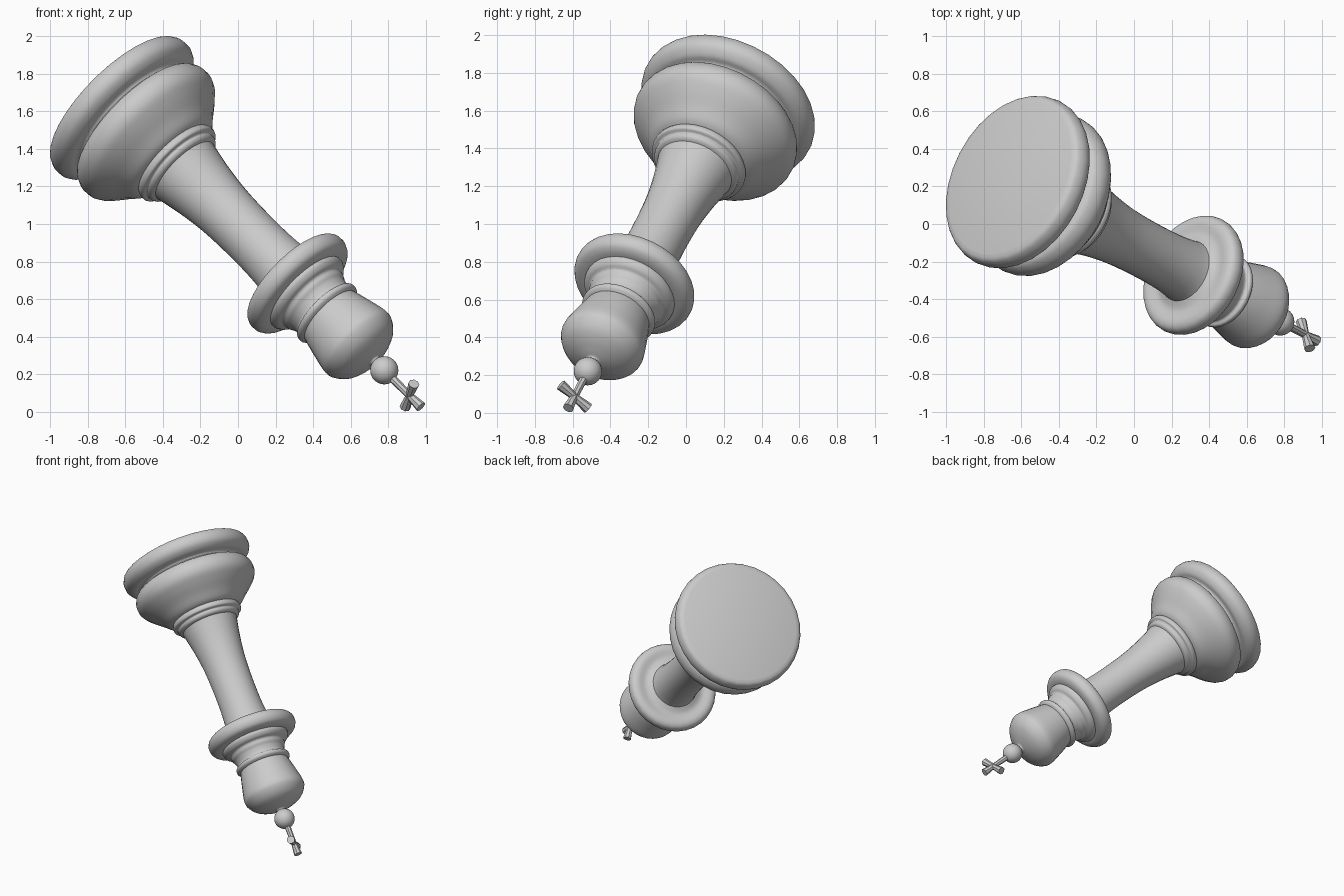
import bpy, bmesh, math
from mathutils import Vector, Matrix

if "Cube" in bpy.data.objects:
    bpy.data.objects.remove(bpy.data.objects["Cube"])

# Piece frame: local z runs from the base towards the cross, local x along the cross arms
axis = Vector((0.662, -0.352, -0.662)).normalized()
arm = Vector((0.29, -0.76, 0.57))
arm = (arm - axis * arm.dot(axis)).normalized()
side = axis.cross(arm)
FRAME = Matrix.Translation((0.5, -0.371, 0.5)) @ Matrix((arm, side, axis)).transposed().to_4x4()
SIDES = 32


def smooth_profile(pts, steps=4):
    """Catmull-Rom curve through (radius, height) points."""
    p = [Vector(q) for q in pts]
    p = [p[0]] + p + [p[-1]]
    out = []
    for i in range(1, len(p) - 2):
        a, b, c, d = p[i - 1:i + 3]
        for k in range(steps):
            t = k / steps
            out.append(0.5 * (2 * b + (c - a) * t + (2 * a - 5 * b + 4 * c - d) * t * t
                              + (3 * b - a - 3 * c + d) * t ** 3))
    return out + [p[-1]]


def finish(name, bm, angle):
    bmesh.ops.recalc_face_normals(bm, faces=bm.faces)
    mesh = bpy.data.meshes.new(name)
    bm.to_mesh(mesh)
    bm.free()
    ob = bpy.data.objects.new(name, mesh)
    bpy.context.collection.objects.link(ob)
    ob.matrix_world = FRAME
    bpy.ops.object.select_all(action='DESELECT')
    ob.select_set(True)
    bpy.context.view_layer.objects.active = ob
    bpy.ops.object.shade_smooth_by_angle(angle=math.radians(angle))


def turned(name, pts, steps=4):
    """Lathe a profile round the axis and cap both ends."""
    bm = bmesh.new()
    rings = []
    for r, h in smooth_profile(pts, steps):
        rings.append([bm.verts.new((r * math.cos(2 * math.pi * i / SIDES),
                                    r * math.sin(2 * math.pi * i / SIDES), h))
                      for i in range(SIDES)])
    for lo, hi in zip(rings, rings[1:]):
        for i in range(SIDES):
            j = (i + 1) % SIDES
            bm.faces.new((lo[i], lo[j], hi[j], hi[i]))
    bm.faces.new(rings[0])
    bm.faces.new(rings[-1])
    finish(name, bm, 50)


# Foot disc with rounded rim
turned("foot_disc", [(0.435, -1.755), (0.468, -1.74), (0.485, -1.695), (0.475, -1.65),
                     (0.435, -1.615), (0.39, -1.605), (0.37, -1.57)])
# Bell-shaped base above the foot
turned("base_bell", [(0.37, -1.61), (0.385, -1.585), (0.43, -1.565), (0.455, -1.51), (0.445, -1.45),
                     (0.40, -1.395), (0.335, -1.335), (0.285, -1.285), (0.25, -1.265)])
# Double ring at the foot of the stem
turned("stem_ring", [(0.25, -1.275), (0.262, -1.255), (0.26, -1.23), (0.238, -1.22),
                     (0.236, -1.205), (0.225, -1.19), (0.20, -1.18)])
# Waisted stem
turned("stem", [(0.215, -1.21), (0.20, -1.14), (0.178, -1.02), (0.16, -0.87),
                (0.153, -0.7), (0.154, -0.52), (0.165, -0.38), (0.18, -0.31)])
# Wide collar and stepped neck
turned("collar", [(0.17, -0.345), (0.22, -0.325), (0.285, -0.332), (0.323, -0.315), (0.335, -0.275),
                  (0.32, -0.235), (0.285, -0.215), (0.24, -0.21)])
turned("neck", [(0.25, -0.225), (0.252, -0.195), (0.235, -0.17), (0.21, -0.155), (0.203, -0.13),
                (0.19, -0.105), (0.184, -0.065), (0.203, -0.05), (0.203, -0.028), (0.184, -0.012)])
# Flared crown with domed top
turned("crown", [(0.182, -0.02), (0.193, 0.02), (0.212, 0.10), (0.23, 0.19), (0.222, 0.235),
                 (0.185, 0.283), (0.13, 0.315), (0.07, 0.335), (0.035, 0.345), (0.03, 0.37)])
# Ball finial
turned("finial_ball", [(0.075 * math.sin(a * math.pi / 16), 0.422 - 0.075 * math.cos(a * math.pi / 16))
                       for a in range(1, 16)], 1)

# Cross: flared bars meeting at one centre
bm = bmesh.new()
centre = Vector((0, 0, 0.625))
for direction, length, end in (((1, 0, 0), 0.098, 0.03), ((-1, 0, 0), 0.098, 0.03),
                               ((0, 0, 1), 0.092, 0.03), ((0, 0, -1), 0.15, 0.022)):
    v = Vector(direction)
    m = Matrix.Translation(centre + v * length / 2) @ v.to_track_quat('Z', 'Y').to_matrix().to_4x4()
    bmesh.ops.create_cone(bm, cap_ends=True, segments=8, radius1=0.02, radius2=end,
                          depth=length, matrix=m)
finish("cross", bm, 35)
